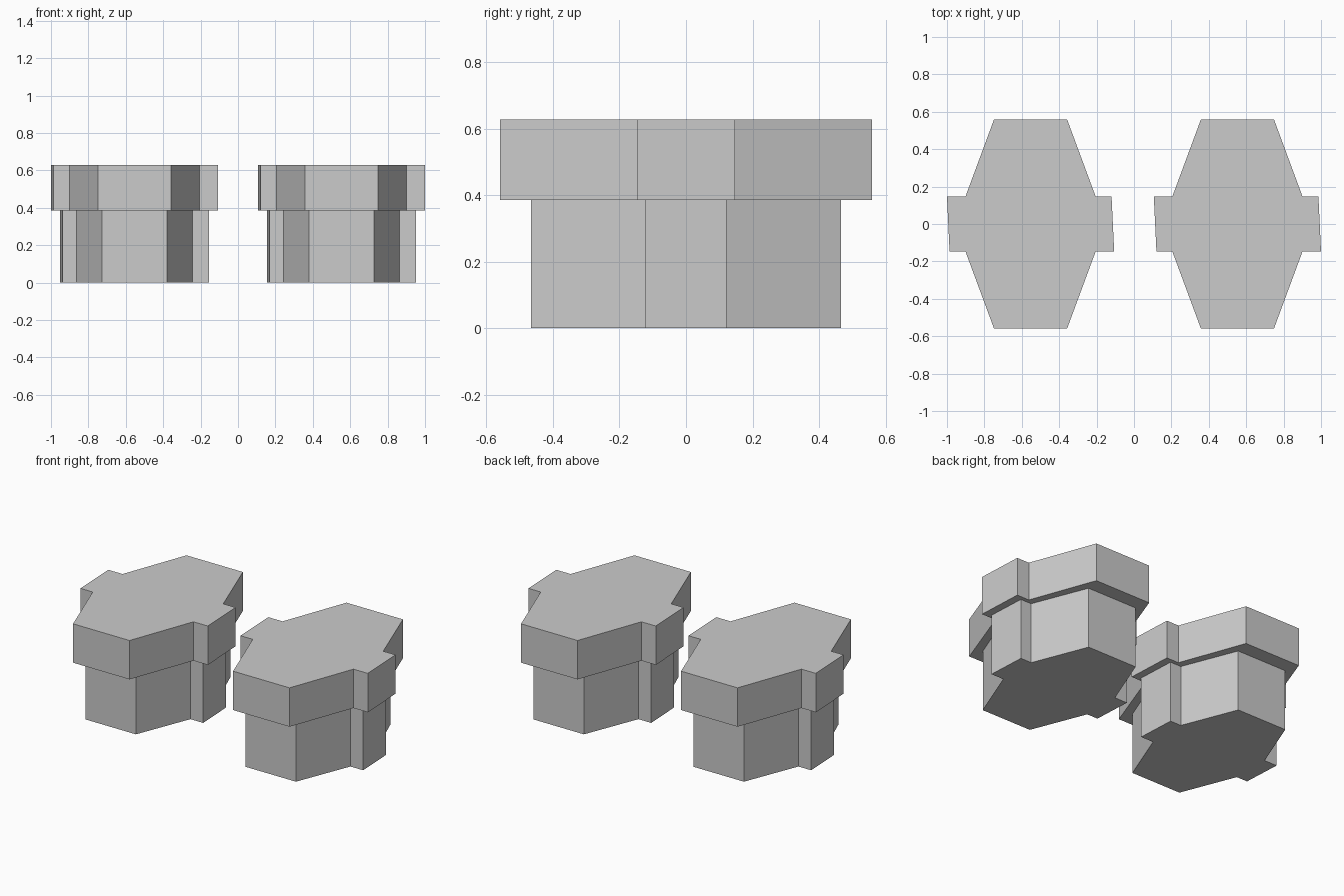
import bpy, bmesh

if "Cube" in bpy.data.objects:
    bpy.data.objects.remove(bpy.data.objects["Cube"])

# Elongated hexagon with two slightly skewed side tabs, about its own centre
OUTLINE = [(-0.195, -0.56), (0.195, -0.56), (0.348, -0.147), (0.447, -0.147),
           (0.433, 0.147), (0.348, 0.147), (0.195, 0.56), (-0.195, 0.56),
           (-0.348, 0.147), (-0.447, 0.147), (-0.433, -0.147), (-0.348, -0.147)]


def prism(name, cx, sx, sy, z0, z1):
    """Extrude the scaled outline from z0 to z1."""
    bm = bmesh.new()
    base = bm.faces.new([bm.verts.new((x * sx, y * sy, z0)) for x, y in OUTLINE])
    ext = bmesh.ops.extrude_face_region(bm, geom=[base], use_keep_orig=True)
    top = [v for v in ext["geom"] if isinstance(v, bmesh.types.BMVert)]
    bmesh.ops.translate(bm, verts=top, vec=(0, 0, z1 - z0))
    bmesh.ops.recalc_face_normals(bm, faces=bm.faces)
    mesh = bpy.data.meshes.new(name)
    bm.to_mesh(mesh)
    bm.free()
    obj = bpy.data.objects.new(name, mesh)
    obj.location.x = cx
    bpy.context.collection.objects.link(obj)


# Two identical stepped blocks side by side
for side, cx in (("left", -0.553), ("right", 0.553)):
    prism(side + "_lower_block", cx, 0.89, 0.832, 0.0, 0.385)
    prism(side + "_upper_cap", cx, 1.0, 1.0, 0.385, 0.628)
